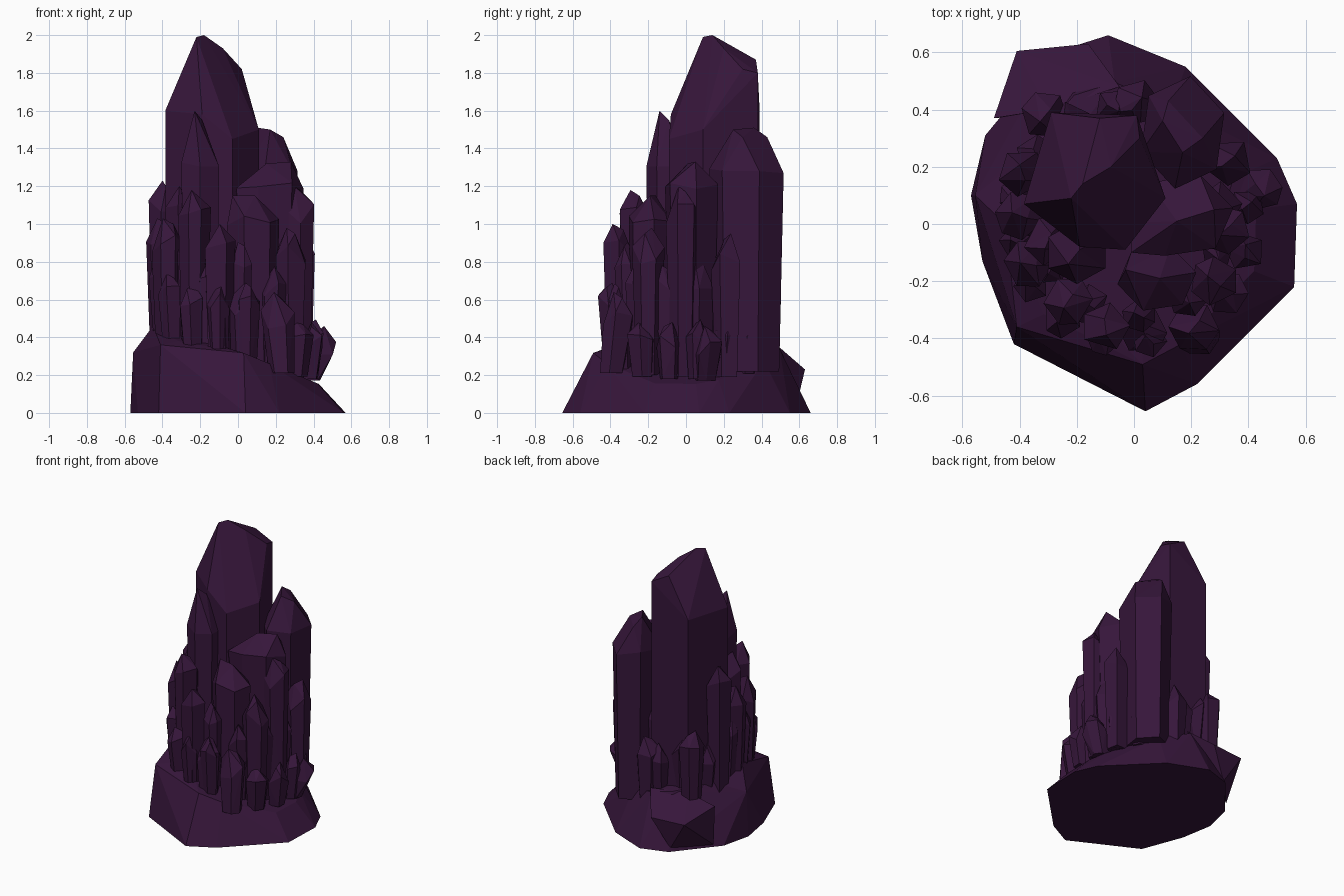
import bpy, bmesh, math, random

if "Cube" in bpy.data.objects:
    bpy.data.objects.remove(bpy.data.objects["Cube"])

random.seed(7)
mat = bpy.data.materials.new("dark_purple_crystal")
mat.diffuse_color = (0.037, 0.008, 0.043, 1)
mat.use_nodes = True
mat.node_tree.nodes["Principled BSDF"].inputs["Base Color"].default_value = mat.diffuse_color


def hull(name, pts):
    """Flat-faced convex stone from a handful of points."""
    bm = bmesh.new()
    for p in pts:
        bm.verts.new(p)
    res = bmesh.ops.convex_hull(bm, input=bm.verts)
    junk = [g for g in set(res["geom_interior"] + res["geom_unused"])
            if isinstance(g, bmesh.types.BMVert)]
    if junk:
        bmesh.ops.delete(bm, geom=junk, context='VERTS')
    bmesh.ops.dissolve_limit(bm, angle_limit=0.02, verts=bm.verts, edges=bm.edges)
    bmesh.ops.recalc_face_normals(bm, faces=bm.faces)
    me = bpy.data.meshes.new(name)
    bm.to_mesh(me)
    bm.free()
    me.materials.append(mat)
    ob = bpy.data.objects.new(name, me)
    bpy.context.collection.objects.link(ob)


def foot_z(x):
    """Height of the sloping rock top, just below its surface."""
    return 0.25 - 0.18 * x


def pillar(name, cx, cy, rx, ry, shoulder, turn, tips, taper=0.88):
    """Large six-sided crystal with a slightly narrower foot and chosen tip points."""
    pts = list(tips)
    for i in range(6):
        a = math.radians(turn + 60 * i)
        x, y = rx * math.cos(a), ry * math.sin(a)
        pts += [(cx + x, cy + y, shoulder + random.uniform(-0.03, 0.03)),
                (cx + x * taper, cy + y * taper, foot_z(cx))]
    hull(name, pts)


def shard(name, x, y, r, tip, lean=0.0):
    """Small crystal: irregular prism with a chiselled point, leaning outward."""
    z0 = foot_z(x)
    cap = min((tip - z0) * 0.45, r * 1.9)
    a0 = random.uniform(0, 6.28)
    n = random.choice((5, 6))
    pts = []
    for i in range(n):
        a = a0 + 2 * math.pi * i / n + random.uniform(-0.2, 0.2)
        c, s = math.cos(a) * r, math.sin(a) * r
        pts.append((x * (1 - lean) + c * 0.75, y * (1 - lean) + s * 0.75, z0))
        pts.append((x + c, y + s, tip - cap * random.uniform(0.5, 1.2)))
    dx, dy = r * 0.33 * math.cos(a0 + 1), r * 0.33 * math.sin(a0 + 1)
    pts += [(x + dx, y + dy, tip), (x - dx, y - dy, tip - r * 0.35)]
    hull(name, pts)


# Rock base: footprint, shrunken sloping crown, raised left edge, rear spur
foot = [(-.57, .1), (-.53, -.13), (-.42, -.42), (.04, -.655), (.22, -.56), (.56, -.22),
        (.57, .07), (.5, .23), (.18, .55), (-.09, .66), (-.28, .6), (-.52, .31)]
rock = [(x, y, 0) for x, y in foot]
rock += [(x * .75, y * .75, .33 - .31 * max(x, 0) - .12 * min(x, 0)) for x, y in foot]
hull("rock_base", rock + [(-.555, .1, .32), (-.45, 0, .46), (-.41, -.36, .36)])
hull("rock_spur", [(-.41, .605, .23), (-.49, .37, .3), (-.3, .4, .36), (-.16, .63, .23),
                   (-.05, .48, .36), (-.48, .37, .02), (-.28, .58, .02)])

# Main crystal, with its own outline and shoulder heights
outline = [(-.29, .39, 1.6), (.01, .38, 1.8), (.11, .09, 1.5), (-.03, -.09, 1.45),
           (-.19, -.08, 1.58), (-.385, .07, 1.6)]
hull("main_crystal", outline + [(x, y, .3) for x, y, z in outline] +
     [(-.22, .09, 1.99), (-.18, .14, 2), (-.08, .2, 1.93), (-.12, .37, 1.87), (.02, .3, 1.82)])

# Four other large crystals
pillar("rear_crystal", .17, .32, .155, .2, 1.29, 20,
       [(.1, .36, 1.51), (.17, .25, 1.5), (.24, .3, 1.46), (.12, .43, 1.46)])
pillar("front_spire", -.2, -.1, .115, .11, 1.33, 30, [(-.23, -.14, 1.6), (-.19, -.09, 1.55)])
pillar("right_crystal", .17, .03, .18, .15, 1.19, 10,
       [(.15, .01, 1.32), (.28, .05, 1.33), (-.01, -.1, 1.19)], .8)
pillar("front_crystal", .08, -.19, .14, .12, 1.02, 10, [(-.03, -.16, 1.15), (.09, -.19, 1.15)])

# Visible small crystals: x, y, tip height
marked = [(-.39, .18, 1.23), (-.23, -.27, 1.18), (-.1, -.36, 1.0), (-.37, -.14, 1.03),
          (-.4, .03, 1.03), (.03, -.37, .7), (.28, -.2, .98), (.32, -.02, 1.2),
          (.33, .22, .95), (-.31, .38, .8), (-.3, -.06, 1.2), (.01, .42, .7)]
for i, (x, y, tip) in enumerate(marked):
    shard(f"small_crystal_{i + 1}", x, y, 0.087, tip)
shard("leaning_crystal_right", .44, .12, .08, .46, .15)
shard("leaning_crystal_front", .21, -.36, .09, .64, -.1)

# Filler crystals ringing the cluster, taller toward the left
for ring, (radius, count, height) in enumerate([(.41, 16, .63), (.32, 11, .84)]):
    for i in range(count):
        a = 2 * math.pi * (i + .4) / count
        x, y = radius * math.cos(a) - .01, radius * math.sin(a)
        tip = height - .3 * x + random.uniform(-.08, .08)
        shard(f"filler_crystal_{ring + 1}_{i + 1}", x, y, random.uniform(.055, .08), tip, .04)
